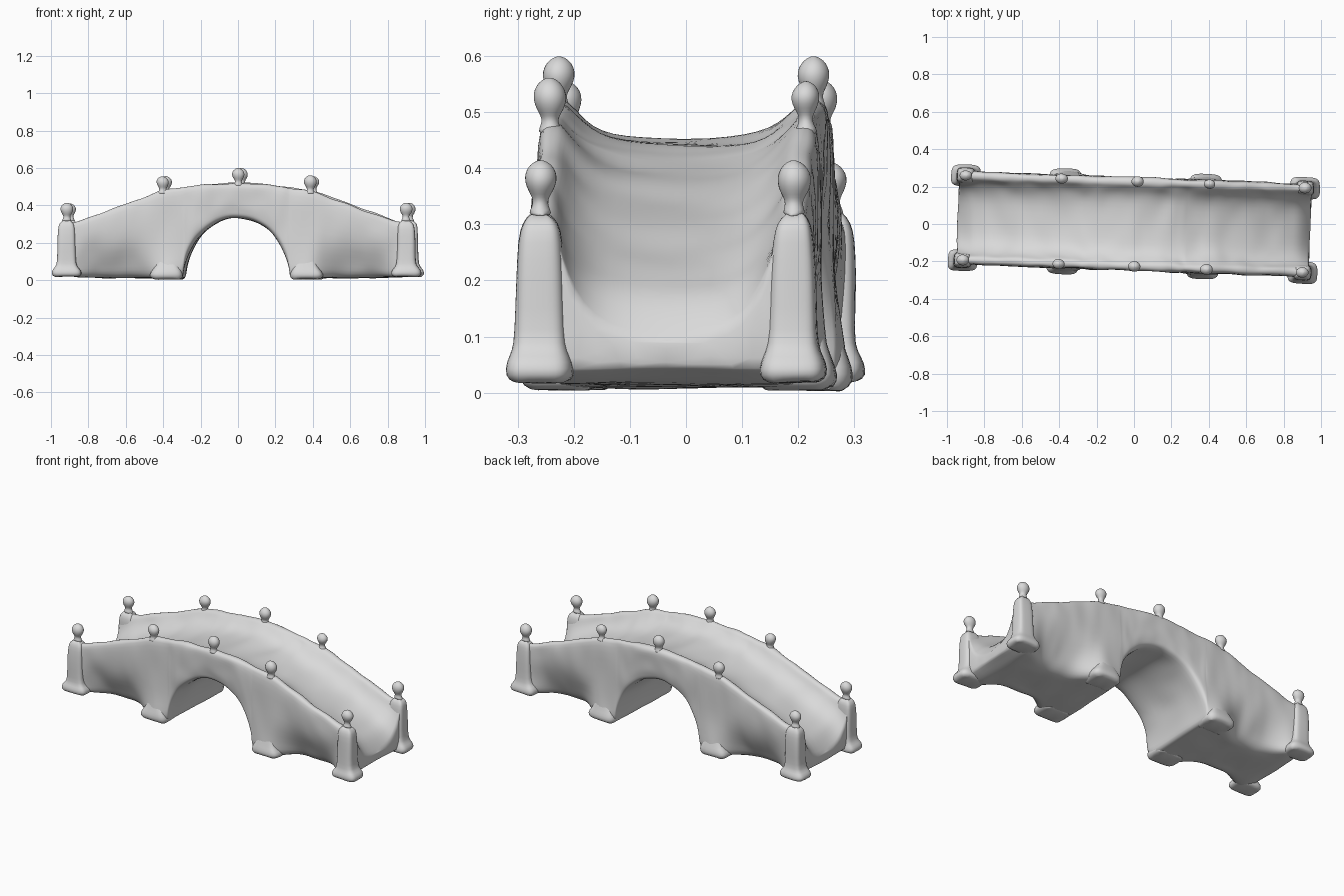
import bpy, bmesh, math
from mathutils import Vector, Matrix, noise

cube = bpy.data.objects.get("Cube")
if cube:
    bpy.data.objects.remove(cube, do_unlink=True)

stone = bpy.data.materials.new("pale grey stone")
stone.use_nodes = True
GREY = (0.7, 0.7, 0.7, 1)
stone.diffuse_color = GREY
stone.node_tree.nodes["Principled BSDF"].inputs["Base Color"].default_value = GREY

TURN = Matrix.Rotation(-0.037, 3, 'Z')   # the bridge sits slightly askew
ARCH_W, ARCH_H = 0.285, 0.335


def lerp_table(table, x):
    """Piecewise-linear lookup of (x, value) pairs."""
    for (x0, v0), (x1, v1) in zip(table, table[1:]):
        if x <= x1:
            return v0 + (v1 - v0) * max(0, x - x0) / (x1 - x0)
    return table[-1][1]


def bump(x, centre, width, power=2):
    return math.exp(-abs((x - centre) / width) ** power)


def loft(name, rings, lump=0.0):
    """Skin closed rings of points, cap both ends, weather and soften the surface."""
    bm = bmesh.new()
    rows = [[bm.verts.new(p) for p in ring] for ring in rings]
    n = len(rows[0])
    for a, b in zip(rows, rows[1:]):
        for i in range(n):
            j = (i + 1) % n
            bm.faces.new((a[i], a[j], b[j], b[i]))
    caps = [bm.faces.new(rows[0]), bm.faces.new(rows[-1])]
    bmesh.ops.triangulate(bm, faces=caps)
    bmesh.ops.recalc_face_normals(bm, faces=bm.faces)
    bm.normal_update()
    for v in bm.verts:
        k = noise.noise(v.co * 9) + 0.5 * noise.noise(v.co * 21)
        v.co = TURN @ (v.co + v.normal * k * lump)
        v.co.z = max(v.co.z, 0)
    mesh = bpy.data.meshes.new(name)
    bm.to_mesh(mesh)
    bm.free()
    mesh.materials.append(stone)
    obj = bpy.data.objects.new(name, mesh)
    bpy.context.collection.objects.link(obj)
    mod = obj.modifiers.new("soften", 'SUBSURF')
    mod.levels = mod.render_levels = 1
    for poly in mesh.polygons:
        poly.use_smooth = True


# Long profiles, given from mid-span outward
RAIL = [(0, 0.522), (0.2, 0.508), (0.4, 0.482), (0.6, 0.405), (0.86, 0.31), (1, 0.31)]
DECK = [(0, 0.452), (0.2, 0.435), (0.4, 0.383), (0.65, 0.285), (0.82, 0.208),
        (0.88, 0.172), (0.92, 0.13), (0.942, 0.085)]


def underside(x):
    """Arch soffit, flat pier base, then a small undercut at the end."""
    if x < ARCH_W:
        return max(0.008, ARCH_H * math.sqrt(1 - (x / ARCH_W) ** 2))
    return 0.008 + 0.012 * (x - ARCH_W) + 0.4 * max(0, x - 0.87)


def half_width(x, z):
    """Walls lean in at the bays and arch rim, and flare out at the pier feet."""
    low = max(0, 1 - z / 0.21)
    recess = 0.1 * low * bump(x, 0.64, 0.18, 4)
    flare = 0.03 * max(0, 1 - z / 0.24) * bump(x, 0.38, 0.09)
    rim = 0.015 * max(0, 1 - (z - underside(x)) / 0.06) * bump(x, 0, 0.25, 4)
    return 0.25 - recess + flare - rim


def section(x):
    ax = abs(x)
    u, d, t = underside(ax), lerp_table(DECK, ax), lerp_table(RAIL, ax)
    wb = half_width(ax, u)
    half = [(0.08, u), (0.16 * wb / 0.25, u), (wb - 0.02, u)]
    for f in (0.06, 0.15, 0.28, 0.45, 0.65, 0.85):
        z = u + (t - u) * f
        half.append((half_width(ax, z), z))
    half += [(0.246, t - 0.012), (0.235, t), (0.212, t), (0.2, t - 0.015)]
    # Inner parapet face easing into the dished deck
    half += [(y, d + f * (t - d)) for y, f in
             ((0.187, 0.64), (0.166, 0.4), (0.132, 0.17), (0.08, 0.04))]
    ring = [(0, u)] + half + [(0, d)] + [(-y, z) for y, z in reversed(half)]
    return [Vector((x, y, z)) for y, z in ring]


# Arched body with deck and parapets in one skin
inner = [ARCH_W * math.sin(math.pi / 2 * i / 12) for i in range(13)]
outer = [ARCH_W + (0.935 - ARCH_W) * i / 20 for i in range(1, 21)]
right = inner + outer + [0.942]
stations = [-x for x in reversed(right[1:])] + right
loft("bridge_body", [section(x) for x in stations], 0.009)


def rounded_ring(cx, cy, z, hx, hy, power=0.5, n=20):
    """Rounded rectangle; power 1 gives an ellipse."""
    ring = []
    for i in range(n):
        a = 2 * math.pi * (i + 0.5) / n
        c, s = math.cos(a), math.sin(a)
        ring.append(Vector((cx + hx * math.copysign(abs(c) ** power, c),
                            cy + hy * math.copysign(abs(s) ** power, s), z)))
    return ring


# Pear-shaped finial: (height below the tip, radius)
FINIAL = [(0.098, 0.028), (0.086, 0.023), (0.075, 0.018), (0.065, 0.02), (0.053, 0.029),
          (0.036, 0.036), (0.02, 0.033), (0.007, 0.022), (0, 0.007)]


def finial(name, x, y, tip):
    loft(name, [rounded_ring(x, y, tip - h, r, r * 0.84, 1, 14) for h, r in FINIAL], 0.005)


# Corner post: (z, inner x, outer x, inner y, outer y)
CORNER = [(0.018, 0.84, 0.975, 0.18, 0.275), (0.03, 0.825, 0.992, 0.165, 0.288),
          (0.055, 0.83, 0.987, 0.17, 0.285), (0.073, 0.85, 0.966, 0.178, 0.273),
          (0.1, 0.858, 0.956, 0.182, 0.268), (0.2, 0.86, 0.956, 0.184, 0.268),
          (0.275, 0.862, 0.955, 0.188, 0.265), (0.303, 0.868, 0.95, 0.194, 0.258),
          (0.32, 0.887, 0.928, 0.21, 0.246)]
# Pier foot, same layout, sinking into the wall above
PIER = [(0.004, 0.295, 0.445, 0.15, 0.27), (0.02, 0.283, 0.468, 0.14, 0.284),
        (0.045, 0.287, 0.46, 0.14, 0.282), (0.075, 0.305, 0.435, 0.15, 0.27),
        (0.12, 0.325, 0.42, 0.16, 0.258), (0.17, 0.34, 0.41, 0.17, 0.235)]


def post(name, levels, sx, sy):
    loft(name, [rounded_ring(sx * (x0 + x1) / 2, sy * (y0 + y1) / 2, z,
                             (x1 - x0) / 2, (y1 - y0) / 2)
                for z, x0, x1, y0, y1 in levels], 0.006)


for sy, side in ((-1, "front"), (1, "back")):
    finial(side + "_centre_finial", 0.01, sy * 0.228, 0.6)
    for sx, end in ((-1, "right"), (1, "left")):
        tag = side + "_" + end
        post(tag + "_corner_post", CORNER, sx, sy)
        post(tag + "_pier_foot", PIER, sx, sy)
        finial(tag + "_end_finial", sx * 0.908, sy * 0.226, 0.412)
        finial(tag + "_rail_finial", sx * 0.395, sy * 0.228, 0.558)
